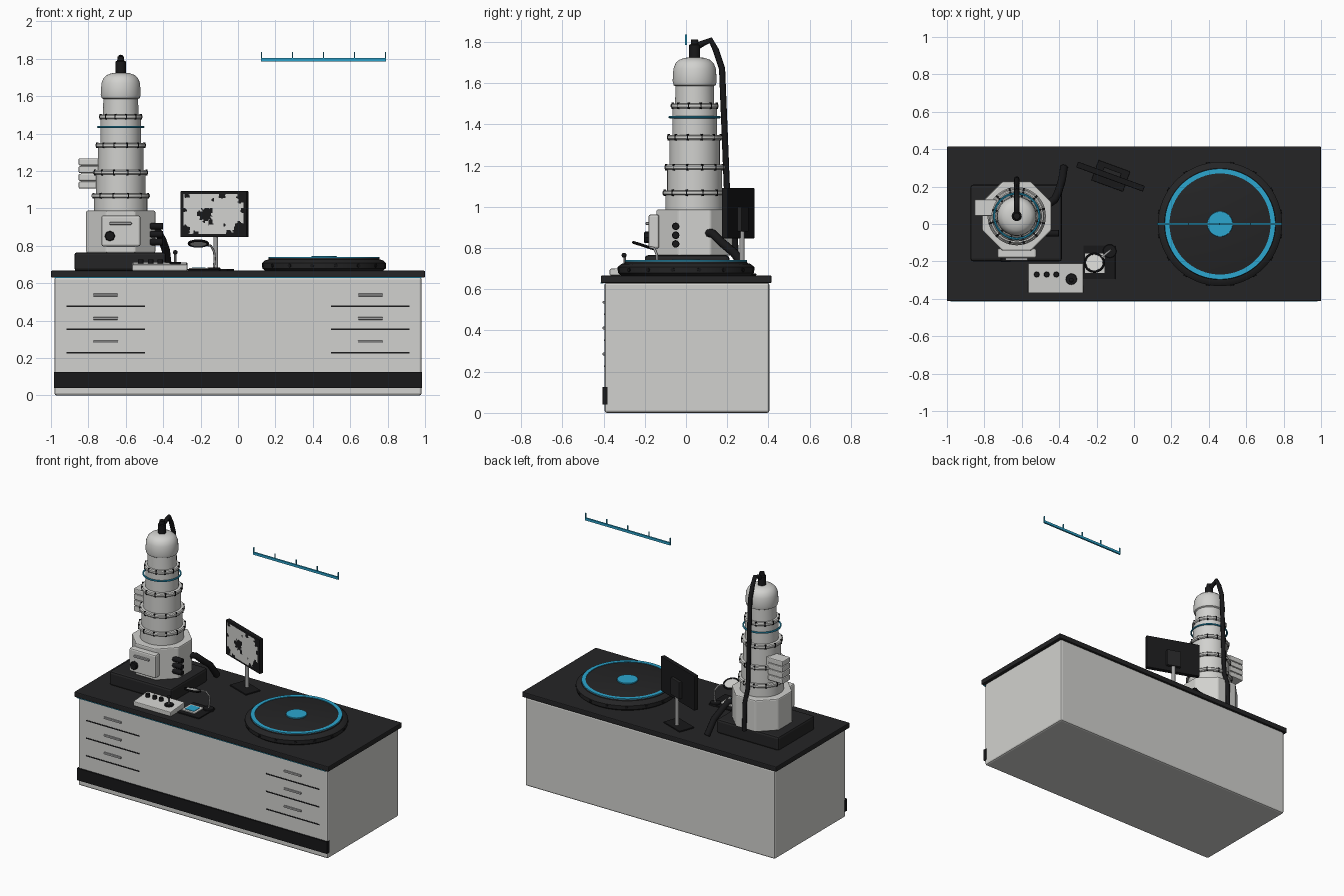
import bpy, bmesh, math
from mathutils import Vector, Matrix

if "Cube" in bpy.data.objects:
    bpy.data.objects.remove(bpy.data.objects["Cube"])

def mat(name, r, g, b):
    m = bpy.data.materials.new(name)
    m.diffuse_color = (r, g, b, 1)
    m.use_nodes = True
    m.node_tree.nodes["Principled BSDF"].inputs["Base Color"].default_value = m.diffuse_color
    return m

LIGHT = mat("light_grey", 0.64, 0.64, 0.62)
DARK = mat("charcoal", 0.018, 0.018, 0.019)
BLACK = mat("black", 0.009, 0.009, 0.010)
METAL = mat("metal_grey", 0.36, 0.36, 0.36)
CYAN = mat("cyan", 0.025, 0.38, 0.62)

def finish(bm, name, m, loc=(0, 0, 0), rot=(0, 0, 0), smooth=True, bevel=0):
    bmesh.ops.recalc_face_normals(bm, faces=bm.faces)
    me = bpy.data.meshes.new(name)
    bm.to_mesh(me)
    bm.free()
    me.materials.append(m)
    ob = bpy.data.objects.new(name, me)
    bpy.context.collection.objects.link(ob)
    ob.location, ob.rotation_euler = loc, rot
    if bevel:
        b = ob.modifiers.new("bevel", 'BEVEL')
        b.width, b.segments, b.limit_method = bevel, 2, 'ANGLE'
    if smooth:
        bpy.ops.object.select_all(action='DESELECT')
        ob.select_set(True)
        bpy.context.view_layer.objects.active = ob
        bpy.ops.object.shade_smooth_by_angle(angle=math.radians(35))
    return ob

def box(name, m, x0, x1, y0, y1, z0, z1, bevel=0.0, rot=(0, 0, 0)):
    bm = bmesh.new()
    bmesh.ops.create_cube(bm, size=1, matrix=Matrix.Diagonal((x1 - x0, y1 - y0, z1 - z0, 1)))
    return finish(bm, name, m, ((x0 + x1) / 2, (y0 + y1) / 2, (z0 + z1) / 2), rot, False, bevel)

def lathe(name, m, prof, loc=(0, 0, 0), seg=48, rot=(0, 0, 0), closed=False):
    """Revolve (radius, z) points around z."""
    bm = bmesh.new()
    rings = [[bm.verts.new((r * math.cos(2 * math.pi * i / seg), r * math.sin(2 * math.pi * i / seg), z))
              for i in range(seg)] for r, z in prof]
    pairs = list(zip(rings, rings[1:])) + ([(rings[-1], rings[0])] if closed else [])
    for a, b in pairs:
        for i in range(seg):
            j = (i + 1) % seg
            bm.faces.new((a[i], a[j], b[j], b[i]))
    if not closed:
        bm.faces.new(rings[0])
        bm.faces.new(rings[-1])
    return finish(bm, name, m, loc, rot)

def torus(name, m, R, r, loc, rot=(0, 0, 0), n=8):
    prof = [(R + r * math.cos(2 * math.pi * k / n), r * math.sin(2 * math.pi * k / n)) for k in range(n)]
    return lathe(name, m, prof, loc, 48, rot, True)

def rod(name, m, loc, r, h, rot=(0, 0, 0), seg=20):
    b = min(r, h) * 0.15
    return lathe(name, m, [(r, 0), (r, h - b), (r - b, h)], loc, seg, rot)

def tube(name, m, pts, r):
    cu = bpy.data.curves.new(name, 'CURVE')
    cu.dimensions, cu.bevel_depth, cu.bevel_resolution, cu.use_fill_caps = '3D', r, 2, True
    s = cu.splines.new('POLY')
    s.points.add(len(pts) - 1)
    for p, q in zip(s.points, pts):
        p.co = (*q, 1)
    cu.materials.append(m)
    ob = bpy.data.objects.new(name, cu)
    bpy.context.collection.objects.link(ob)

def bolts(name, m, R, z, loc, n, r, h, radial=False):
    bm = bmesh.new()
    for i in range(n):
        M = Matrix.Rotation(2 * math.pi * (i + .5) / n, 4, 'Z') @ Matrix.Translation((R, 0, z))
        if radial:
            M = M @ Matrix.Rotation(math.pi / 2, 4, 'Y')
        bmesh.ops.create_cone(bm, cap_ends=True, segments=8, radius1=r, radius2=r, depth=h, matrix=M)
    finish(bm, name, m, loc)

# Cabinet and worktop
box("cabinet", LIGHT, -.982, .982, -.395, .405, 0, .632, .012)
box("worktop", DARK, -1, 1, -.413, .415, .63, .667, .006)
box("kick_plate", BLACK, -.984, .984, -.405, -.38, .04, .125)
box("edge_light", CYAN, -.98, .98, -.415, -.40, .628, .632)
for side in (-1, 1):
    for k in range(3):
        z = .478 - .1255 * k
        box("drawer_gap", BLACK, side * .708 - .21, side * .708 + .21, -.397, -.39, z - .004, z + .004)
        box("drawer_handle", METAL, side * .708 - .067, side * .708 + .067, -.404, -.39, z + .052, z + .066, .003)

# Projection pad
P = (.46, 0, .667)
lathe("pad_base", DARK, [(.315, 0), (.33, .012), (.332, .04), (.315, .055), (.298, .06), (.296, .068), (.29, .07)], P, 64)
lathe("pad_glow_ring", CYAN, [(.27, .068), (.296, .068), (.296, .074), (.27, .074)], P, 64, closed=True)
rod("pad_core", CYAN, (.46, 0, .735), .068, .01, seg=40)
bolts("pad_studs", BLACK, .332, .027, P, 16, .01, .008, True)

# Floating scale bar
box("scale_bar", CYAN, .122, .792, -.006, .006, 1.786, 1.803)
for k in range(5):
    x = .125 + k * .166
    box("scale_tick", CYAN, x - .003, x + .003, -.004, .004, 1.80, 1.836)

# Microscope base and octagonal chamber
CX, CY = -.627, .042
C = (CX, CY, 0)
box("microscope_base", DARK, -.875, -.385, -.2, .21, .665, .765, .015)
bm = bmesh.new()
bmesh.ops.create_cone(bm, cap_ends=True, segments=8, radius1=.2, radius2=.2, depth=.225,
                      matrix=Matrix.Rotation(math.pi / 8, 4, 'Z'))
finish(bm, "chamber", LIGHT, (CX, CY, .875), smooth=False, bevel=.008)
box("chamber_door", LIGHT, -.73, -.522, -.182, -.13, .797, .962, .01)
box("door_handle", METAL, -.687, -.568, -.196, -.178, .912, .926, .004)
rod("door_knob", BLACK, (-.685, -.175, .852), .028, .028, (math.pi / 2, 0, 0), 8)
for z in (.905, .862, .82):
    rod("stage_knob", BLACK, (-.47, -.05, z), .018, .07, (0, math.pi / 2, 0))

# Electron column
lathe("column", LIGHT, [(.142, .98), (.142, 1.065), (.133, 1.065), (.133, 1.19), (.122, 1.19), (.122, 1.337),
                        (.108, 1.337), (.108, 1.49), (.095, 1.49), (.093, 1.585), (.102, 1.59), (.107, 1.61),
                        (.103, 1.67), (.092, 1.697), (.075, 1.713), (.05, 1.722), (.03, 1.725)], C)
for z, r in ((1.068, .156), (1.192, .147), (1.337, .135), (1.49, .116)):
    lathe("flange", LIGHT, [(r - .03, -.012), (r - .006, -.012), (r, -.006), (r, .006), (r - .006, .012), (r - .03, .012)],
          (CX, CY, z))
    bolts("flange_bolts", BLACK, r - .005, z, C, 12, .006, .03)
torus("column_glow_ring", CYAN, .121, .006, (CX, CY, 1.435))
lathe("column_cap", BLACK, [(.027, 1.715), (.027, 1.785), (.019, 1.79), (.017, 1.812)], C, 24)

# Finned pump on the left of the column
box("pump_core", LIGHT, -.84, -.72, .052, .122, 1.108, 1.266)
for k in range(4):
    z = 1.106 + k * .0415
    box("pump_fin", LIGHT, -.852, -.735, .043, .13, z, z + .037, .006)

# Cable and side detector arm
tube("high_voltage_cable", BLACK, [(CX, .045, 1.77), (CX, .075, 1.79), (CX, .12, 1.808), (CX, .145, 1.76), (CX, .175, 1.67),
                                   (CX, .19, 1.3), (CX, .2, 1.05), (CX, .235, .95), (CX, .24, .76)], .015)
tube("vacuum_hose", BLACK, [(-.47, .1, .875), (-.425, .13, .87), (-.405, .17, .83), (-.385, .235, .775), (-.375, .3, .68)], .022)

# Monitor, built facing front and turned as a group
pivot = bpy.data.objects.new("monitor_pivot", None)
pivot.location, pivot.rotation_euler = (-.125, .255, 0), (0, 0, math.radians(-20))
bpy.context.collection.objects.link(pivot)
parts = [box("monitor_shell", BLACK, -.19, .19, -.018, .014, .847, 1.092, .004),
         box("monitor_mount", DARK, -.05, .05, .01, .035, .88, 1.0, .004),
         box("monitor_foot", BLACK, -.09, .09, -.055, .06, .667, .677, .003),
         rod("monitor_post", METAL, (0, .018, .67), .013, .22)]
# Screen image: specimen blobs picked from a grid of faces
bm = bmesh.new()
bmesh.ops.create_grid(bm, x_segments=72, y_segments=46, size=1, matrix=Matrix.Diagonal((.17, .108, 1, 1)))
blobs = [(-.045, -.005, .036), (-.025, .015, .02), (-.015, -.045, .015), (.15, -.07, .03), (.165, .085, .03), (-.16, -.09, .028),
         (.05, .1, .018), (.155, -.11, .045), (-.165, .02, .012), (-.1, -.105, .016), (.09, -.1, .016), (-.15, .1, .015),
         (-.08, .0, .014), (.17, .02, .015), (.0, .075, .008), (.06, -.06, .007)]
for f in bm.faces:
    p = f.calc_center_median()
    wob = 1 + .25 * math.sin(p.x * 190 + p.y * 90) * math.cos(p.y * 210)
    f.material_index = int(any(math.hypot(p.x - a, p.y - b) < r * wob for a, b, r in blobs))
scr = finish(bm, "monitor_screen", LIGHT, (0, -.0195, .97), (math.pi / 2, 0, 0), False)
scr.data.materials.append(BLACK)
for p in scr.data.polygons:
    if p.normal.z < 0:
        scr.data.flip_normals()
    break
for o in parts + [scr]:
    o.parent = pivot

# Control box with knobs and joystick
bm = bmesh.new()
bmesh.ops.create_cube(bm, size=1, matrix=Matrix.Diagonal((.295, .16, .044, 1)))
for v in bm.verts:
    if v.co.y < 0 and v.co.z > 0:
        v.co.z -= .012
finish(bm, "control_box", LIGHT, (-.418, -.29, .689), smooth=False, bevel=.005)
for x in (-.52, -.467, -.415):
    rod("control_knob", BLACK, (x, -.27, .7), .015, .028)
rod("joystick_base", BLACK, (-.335, -.295, .7), .03, .014)
rod("joystick_stick", METAL, (-.335, -.298, .71), .006, .05, seg=10)
lathe("joystick_ball", BLACK, [(.012 * math.sin(a * math.pi / 8) + .0005, -.012 * math.cos(a * math.pi / 8)) for a in range(9)],
      (-.335, -.3, .765), 16)

# Specimen tray and magnifier
box("tray_mat", BLACK, -.27, -.1, -.295, -.115, .665, .675, .002)
box("tray_plate", LIGHT, -.262, -.158, -.262, -.158, .674, .681)
box("tray_window", CYAN, -.245, -.175, -.245, -.175, .68, .684)
rod("magnifier_foot", BLACK, (-.13, -.145, .667), .036, .016, seg=24)
tube("magnifier_arm", METAL, [(-.13, -.145, .675), (-.124, -.14, .73), (-.128, -.142, .77), (-.145, -.155, .8), (-.172, -.178, .805)], .006)
tilt = (-.31, 0, 0)
torus("magnifier_rim", BLACK, .05, .007, (-.212, -.207, .812), tilt)
lathe("magnifier_lens", LIGHT, [(.048, -.003), (.048, .003)], (-.212, -.207, .812), 32, tilt)
